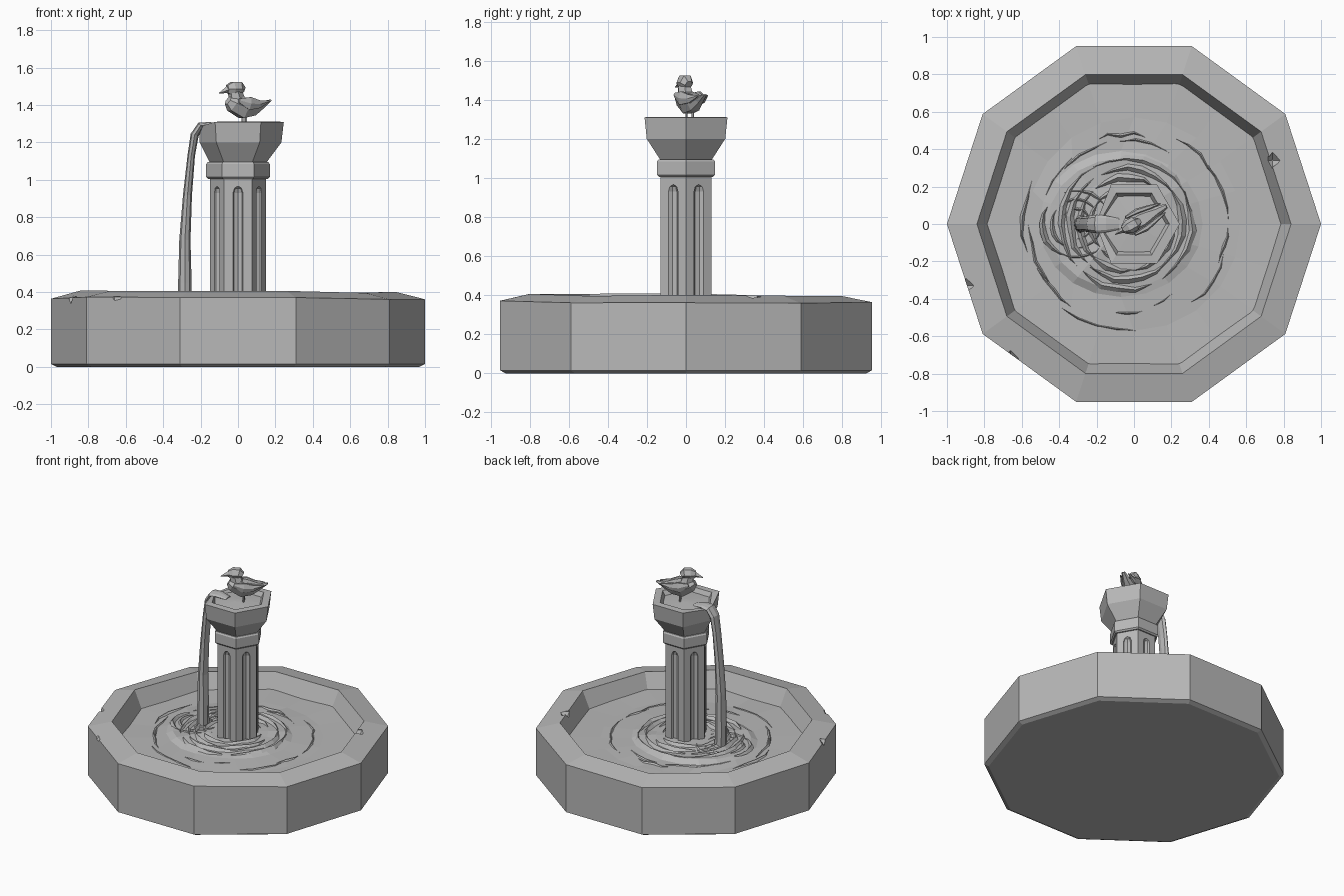
import bpy, bmesh, random
from math import sin, cos, pi, radians
from mathutils import Vector, Matrix

random.seed(4)
if "Cube" in bpy.data.objects:
    bpy.data.objects.remove(bpy.data.objects["Cube"])

GREY = (0.48, 0.48, 0.48, 1)
stone = bpy.data.materials.new("grey stone")
stone.use_nodes = True
stone.diffuse_color = GREY
stone.node_tree.nodes["Principled BSDF"].inputs["Base Color"].default_value = GREY


def finish(name, bm, closed=True):
    if closed:
        bmesh.ops.recalc_face_normals(bm, faces=bm.faces)
    mesh = bpy.data.meshes.new(name)
    bm.to_mesh(mesh)
    bm.free()
    mesh.materials.append(stone)
    obj = bpy.data.objects.new(name, mesh)
    bpy.context.collection.objects.link(obj)
    return obj


def skin(name, rings):
    """Join equal rings of points into a capped solid."""
    bm = bmesh.new()
    loops = [[bm.verts.new(p) for p in ring] for ring in rings]
    n = len(loops[0])
    for a, b in zip(loops, loops[1:]):
        for i in range(n):
            j = (i + 1) % n
            bm.faces.new((a[i], a[j], b[j], b[i]))
    bm.faces.new(loops[0])
    bm.faces.new(loops[-1])
    return finish(name, bm)


def lathe(name, sides, profile, at=(0, 0, 0)):
    turn = [2 * pi * i / sides for i in range(sides)]
    return skin(name, [[Vector((r * cos(a), r * sin(a), z)) + Vector(at) for a in turn]
                       for r, z in profile])


def loft(name, sides, path, y=0):
    """Sweep ellipses along a path of (x, z, half width, half thickness)."""
    rings = []
    for i, (x, z, w, t) in enumerate(path):
        a, b = path[max(i - 1, 0)], path[min(i + 1, len(path) - 1)]
        d = Vector((b[0] - a[0], 0, b[1] - a[1])).normalized()
        up = Vector((-d.z, 0, d.x))
        rings.append([Vector((x, y, z)) + up * t * sin(2 * pi * k / sides)
                      + Vector((0, w * cos(2 * pi * k / sides), 0)) for k in range(sides)])
    return skin(name, rings)


def carve(obj, cutters):
    for c in cutters:
        c.hide_render = True
        m = obj.modifiers.new("carve", "BOOLEAN")
        m.operation, m.solver, m.object = "DIFFERENCE", "EXACT", c
    bpy.context.view_layer.update()
    mesh = bpy.data.meshes.new_from_object(
        obj.evaluated_get(bpy.context.evaluated_depsgraph_get()))
    obj.modifiers.clear()
    obj.data = mesh
    for c in cutters:
        bpy.data.objects.remove(c)


# Basin: ten-sided wall with a worn, chipped rim
basin = lathe("basin", 10, [(0.97, 0), (1, 0.015), (1, 0.365), (0.84, 0.4), (0.77, 0.25)])
for v in basin.data.vertices:
    if v.co.z > 0.3:
        v.co.z += random.uniform(-0.008, 0.01)
chips = [(-0.9, -0.33, 0.375), (-0.66, -0.72, 0.375), (0.74, 0.34, 0.39)]
carve(basin, [lathe("chip", 4, [(0.005, -0.04), (0.045, 0), (0.005, 0.04)], p) for p in chips])

# Water: faceted pool, raised around the column
pool = lathe("pool_water", 20, [(0.78, 0.25), (0.785, 0.285), (0.57, 0.287), (0.39, 0.292),
                                (0.35, 0.308), (0.24, 0.312), (0.14, 0.318)])
for v in pool.data.vertices:
    if v.co.z > 0.26:
        near = v.co.xy.length < 0.45
        v.co.z += random.uniform(-0.006, 0.006)
        if near:
            v.co.x = v.co.x * 1.12 - 0.07


# Ripples: tapered crescent ridges on the water
def ripple(bm, cx, cy, r, start, sweep, width, height, z):
    n = max(4, int(sweep * 4))
    rows = []
    for i in range(n + 1):
        a, s = start + sweep * i / n, sin(pi * i / n) + 0.02
        rr = r * random.uniform(0.98, 1.02)
        rows.append([bm.verts.new((cx + q * cos(a), cy + q * sin(a), h)) for q, h in
                     ((rr - width * s, z - 0.008), (rr, z + height * s), (rr + width * s, z - 0.008))])
    for a, b in zip(rows, rows[1:]):
        for k in (0, 1):
            bm.faces.new((a[k], a[k + 1], b[k + 1], b[k]))


bm = bmesh.new()
for r, z in ((0.19, 0.318), (0.25, 0.316), (0.3, 0.314), (0.35, 0.31)):
    for k in range(4):
        ripple(bm, -0.04, 0, r, k * pi / 2 + random.uniform(0, 1), random.uniform(1.2, 2),
               0.022, 0.014, z)
for r in (0.08, 0.13, 0.18):
    for k in range(3):
        ripple(bm, -0.31, 0, r, k * 2.1 + random.uniform(0, 0.5), 1.9, 0.018, 0.014, 0.308)
for k in range(14):
    ripple(bm, -0.04, 0, random.uniform(0.42, 0.58), k * 0.45, random.uniform(0.4, 0.8),
           0.015, 0.009, 0.288)
for f in bm.faces:
    f.normal_update()
    if f.normal.z < 0:
        f.normal_flip()
finish("water_ripples", bm, closed=False)

# Column: six sides, one arched flute in each
column = lathe("column", 6, [(0.15, 0.25), (0.15, 1.02)])
carve(column, [lathe("flute", 8, [(0.03, 0.2), (0.03, 0.93), (0.022, 0.955), (0.005, 0.967)],
                     (0.137 * cos(radians(a)), 0.137 * sin(radians(a)), 0))
               for a in range(30, 390, 60)])
lathe("collar", 6, [(0.16, 1.005), (0.17, 1.015), (0.17, 1.085), (0.162, 1.095)])

# Upper bowl, its rim lowered on one corner as a spout
bowl = lathe("upper_bowl", 6, [(0.15, 1.09), (0.232, 1.2), (0.245, 1.31), (0.19, 1.312), (0.165, 1.27)])
for v in bowl.data.vertices:
    if v.co.x < -0.15 and abs(v.co.y) < 0.01:
        v.co.x = max(v.co.x, -0.205)
        if v.co.z > 1.25:
            v.co.z -= 0.025
lathe("bowl_water", 12, [(0.175, 1.26), (0.172, 1.28), (0.1, 1.285), (0.02, 1.29)])

# Falling stream
loft("falling_stream", 8, [(-0.08, 1.285, 0.03, 0.008), (-0.15, 1.295, 0.045, 0.014),
                           (-0.2, 1.29, 0.05, 0.02), (-0.232, 1.24, 0.045, 0.022),
                           (-0.25, 1.13, 0.042, 0.02), (-0.27, 0.92, 0.04, 0.024),
                           (-0.284, 0.68, 0.042, 0.03), (-0.284, 0.45, 0.045, 0.036),
                           (-0.284, 0.29, 0.05, 0.038)])

# Bird, modelled facing -x and then turned
bird = [
    loft("bird_body", 6, [(-0.055, 1.425, 0.026, 0.025), (-0.03, 1.41, 0.048, 0.05),
                          (0.03, 1.383, 0.06, 0.062), (0.08, 1.388, 0.048, 0.05),
                          (0.13, 1.4, 0.026, 0.022), (0.18, 1.425, 0.014, 0.005)]),
    loft("bird_head", 6, [(-0.06, 1.485, 0.02, 0.024), (-0.03, 1.487, 0.038, 0.043),
                          (0.005, 1.487, 0.038, 0.043), (0.025, 1.475, 0.022, 0.026)]),
    loft("bird_neck", 6, [(0.0, 1.4, 0.046, 0.046), (-0.016, 1.47, 0.034, 0.036)]),
    loft("bird_beak", 4, [(-0.105, 1.463, 0.002, 0.002), (-0.05, 1.485, 0.018, 0.021)]),
]
for side, label in ((1, "right"), (-1, "left")):
    wing = loft(label + "_wing", 6, [(-0.02, 1.425, 0.008, 0.012), (0.04, 1.408, 0.016, 0.04),
                                     (0.1, 1.405, 0.013, 0.024), (0.16, 1.42, 0.004, 0.004)])
    for v in wing.data.vertices:
        v.co.y += side * (0.052 - 0.2 * max(v.co.x - 0.04, 0))
    leg = lathe(label + "_leg", 5, [(0.006, 1.27), (0.006, 1.35)], (0.035, side * 0.018, 0))
    bird += [wing, leg]
turn = Matrix.Rotation(radians(29), 4, "Z") @ Matrix.Diagonal((1.1, 1, 1, 1))
for part in bird:
    part.data.transform(turn)
